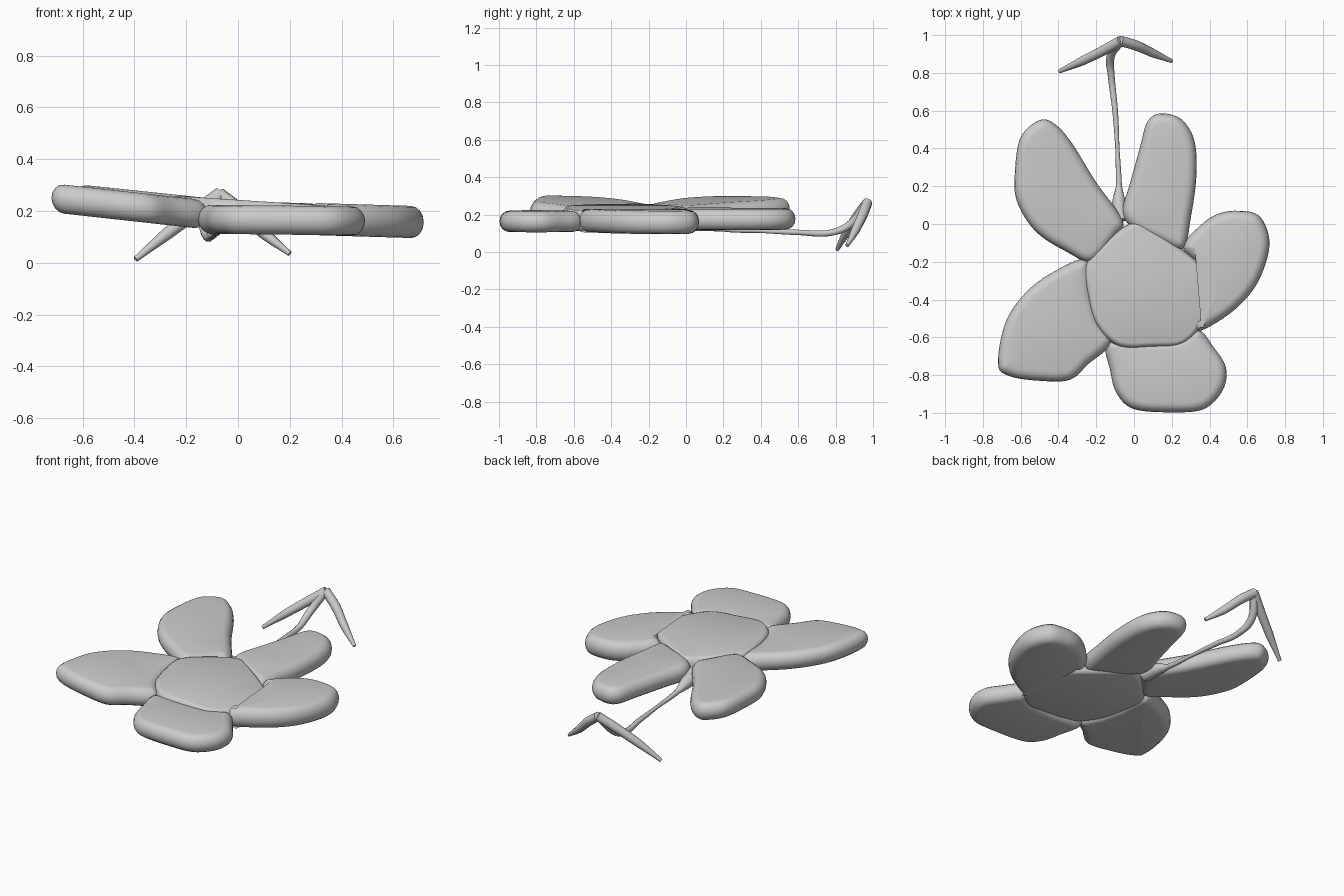
import bpy, bmesh, math
from mathutils import Vector

if "Cube" in bpy.data.objects:
    bpy.data.objects.remove(bpy.data.objects["Cube"])


def finish(ob, angle=50):
    bpy.ops.object.select_all(action='DESELECT')
    ob.select_set(True)
    bpy.context.view_layer.objects.active = ob
    bpy.ops.object.shade_smooth_by_angle(angle=math.radians(angle))


def smooth_loop(pts, steps=6):
    """Closed Catmull-Rom loop, returned anticlockwise."""
    p = [Vector(q) for q in pts]
    n, out = len(p), []
    for i in range(n):
        a, b, c, d = p[i - 1], p[i], p[(i + 1) % n], p[(i + 2) % n]
        for s in range(steps):
            t = s / steps
            out.append(0.5 * (2 * b + (c - a) * t + (2 * a - 5 * b + 4 * c - d) * t * t
                              + (3 * b - a - 3 * c + d) * t ** 3))
    area = sum(out[i - 1].x * out[i].y - out[i].x * out[i - 1].y for i in range(len(out)))
    return out if area > 0 else out[::-1]


def pad(name, pts, z0, slope, half=0.056, r=0.05, segs=8):
    """Flat slab with a rounded rim, lying on the plane z = z0 + slope * x."""
    loop = smooth_loop(pts)
    n = len(loop)
    normals = []
    for i in range(n):
        t = loop[(i + 1) % n] - loop[i - 1]
        normals.append(Vector((-t.y, t.x)).normalized())
    bm = bmesh.new()
    rings = []
    for k in range(segs + 1):
        a = -math.pi / 2 + math.pi * k / segs
        ring = []
        for q, nv in zip(loop, normals):
            v = q + nv * r * (1 - math.cos(a))
            ring.append(bm.verts.new((v.x, v.y, z0 + slope * v.x + half * math.sin(a))))
        rings.append(ring)
    for lo, hi in zip(rings, rings[1:]):
        for i in range(n):
            j = (i + 1) % n
            bm.faces.new((lo[i], lo[j], hi[j], hi[i]))
    caps = [bm.faces.new(rings[0][::-1]), bm.faces.new(rings[-1])]
    bmesh.ops.triangulate(bm, faces=caps)
    me = bpy.data.meshes.new(name)
    bm.to_mesh(me)
    bm.free()
    ob = bpy.data.objects.new(name, me)
    bpy.context.collection.objects.link(ob)
    finish(ob)


def twig(name, pts):
    """Tapered round tube through (x, y, z, radius) points."""
    cu = bpy.data.curves.new(name, 'CURVE')
    cu.dimensions = '3D'
    cu.bevel_depth = 1.0
    cu.bevel_resolution = 3
    cu.use_fill_caps = True
    sp = cu.splines.new('BEZIER')
    sp.bezier_points.add(len(pts) - 1)
    for b, (x, y, z, rad) in zip(sp.bezier_points, pts):
        b.co = (x, y, z)
        b.radius = rad
        b.handle_left_type = b.handle_right_type = 'AUTO'
    ob = bpy.data.objects.new(name, cu)
    bpy.context.collection.objects.link(ob)
    bpy.ops.object.select_all(action='DESELECT')
    ob.select_set(True)
    bpy.context.view_layer.objects.active = ob
    bpy.ops.object.convert(target='MESH')
    finish(bpy.context.view_layer.objects.active)


# Flower centre
pad("flower_centre", [(0, .01), (.1, -.03), (.25, -.13), (.38, -.24), (.425, -.38),
    (.36, -.54), (.26, -.64), (.1, -.655), (-.08, -.65), (-.2, -.54), (-.25, -.38),
    (-.26, -.22), (-.14, -.08)], .187, -.065, r=.03)

# Five petals
pad("petal_back_left", [(-.5, .55), (-.42, .53), (-.33, .43), (-.2, .22), (-.06, .02),
    (-.1, -.07), (-.22, -.2), (-.36, -.145), (-.52, -.04), (-.62, .12), (-.63, .28),
    (-.6, .46)], .182, -.105)
pad("petal_back_right", [(.14, .585), (.25, .555), (.32, .44), (.33, .25), (.3, .03),
    (.26, -.13), (.13, -.09), (-.01, -.02), (-.06, .07), (-.02, .22), (.03, .4),
    (.07, .54)], .182, -.03)
pad("petal_right", [(.55, .07), (.66, .045), (.715, -.07), (.7, -.2), (.63, -.35),
    (.5, -.48), (.33, -.57), (.34, -.46), (.385, -.36), (.34, -.22), (.26, -.12),
    (.36, 0), (.45, .055)], .178, -.03, half=.062)
pad("petal_front", [(-.14, -.62), (.08, -.62), (.23, -.61), (.34, -.56), (.42, -.65),
    (.487, -.76), (.47, -.88), (.37, -.98), (.2, -.997), (0, -.98), (-.09, -.9),
    (-.125, -.78)], .167, -.012)
pad("petal_left", [(-.25, -.19), (-.42, -.25), (-.57, -.36), (-.68, -.52), (-.72, -.74),
    (-.66, -.805), (-.5, -.83), (-.34, -.825), (-.24, -.74), (-.12, -.63), (-.18, -.52),
    (-.22, -.38)], .172, -.11)

# Stem and the two drooping leaves at its end
twig("stem", [(-.07, .02, .16, .05), (-.08, .12, .145, .035), (-.08, .2, .125, .016),
    (-.088, .4, .113, .011), (-.1, .6, .105, .015), (-.12, .78, .105, .018),
    (-.125, .88, .15, .022), (-.075, .965, .262, .024)])
twig("leaf_left", [(-.07, .97, .265, .027), (-.15, .925, .205, .027),
    (-.27, .865, .115, .024), (-.395, .808, .014, .011)])
twig("leaf_right", [(-.075, .97, .265, .027), (.01, .945, .2, .027),
    (.1, .905, .115, .023), (.2, .862, .035, .01)])
